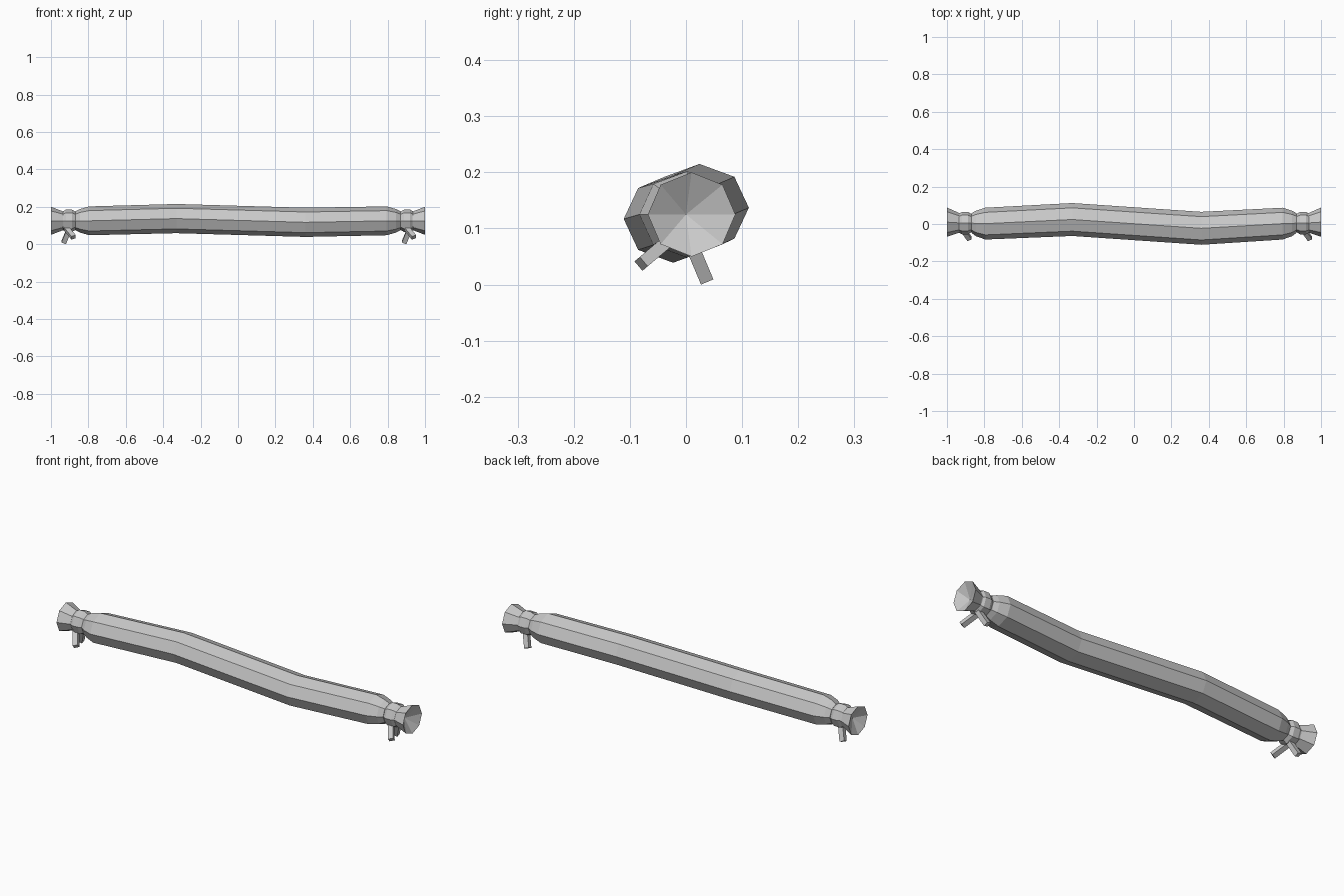
import bpy, bmesh
from math import sin, cos, pi
from mathutils import Vector, Matrix

cube = bpy.data.objects.get("Cube")
if cube:
    bpy.data.objects.remove(cube)

SIDES = 8
grey = bpy.data.materials.new("cloth grey")
grey.use_nodes = True
colour = (0.58, 0.58, 0.58, 1)
grey.diffuse_color = colour
grey.node_tree.nodes["Principled BSDF"].inputs["Base Color"].default_value = colour


def finish(name, bm):
    bmesh.ops.recalc_face_normals(bm, faces=bm.faces)
    mesh = bpy.data.meshes.new(name)
    bm.to_mesh(mesh)
    bm.free()
    mesh.materials.append(grey)
    obj = bpy.data.objects.new(name, mesh)
    bpy.context.collection.objects.link(obj)


def loft(name, stations, tips=None):
    """Eight-sided tube through (x, y, z, radius_y, radius_z), closed at its tip points."""
    bm = bmesh.new()
    rings = []
    for x, y, z, ry, rz in stations:
        rings.append([bm.verts.new((x, y + ry * sin(2 * pi * i / SIDES),
                                    z + rz * cos(2 * pi * i / SIDES)))
                      for i in range(SIDES)])
    for a, b in zip(rings, rings[1:]):
        for i in range(SIDES):
            j = (i + 1) % SIDES
            bm.faces.new((a[i], a[j], b[j], b[i]))
    for ring, tip in zip((rings[0], rings[-1]), tips):
        v = bm.verts.new(tip)
        for i in range(SIDES):
            bm.faces.new((ring[i], ring[(i + 1) % SIDES], v))
    finish(name, bm)


def strip(name, start, end, width, thickness):
    """Flat bar running from start to end."""
    start, end = Vector(start), Vector(end)
    along = end - start
    across = Vector((1, 0, 0))
    across = (across - along * across.dot(along) / along.length_squared).normalized()
    normal = along.normalized().cross(across)
    frame = Matrix((across * width, normal * thickness, along)).transposed().to_4x4()
    bm = bmesh.new()
    bmesh.ops.create_cube(bm, size=1, matrix=Matrix.Translation((start + end) / 2) @ frame)
    finish(name, bm)


# Rolled body: shoulders that taper to the necks, with a gentle S bend between
shoulder = [(0.87, 0.005, 0.125, 0.052, 0.05), (0.845, 0.003, 0.125, 0.068, 0.063),
            (0.795, 0.002, 0.125, 0.085, 0.077)]
left_side = [(-x, y, z, ry, rz) for x, y, z, ry, rz in shoulder]
bends = [(-0.33, 0.024, 0.137, 0.088, 0.078), (0.36, -0.023, 0.117, 0.088, 0.078)]
loft("rolled_body", left_side + bends + shoulder[::-1],
     ((-0.87, 0.005, 0.125), (0.87, 0.005, 0.125)))

for side, s in (("left", 1), ("right", -1)):
    # Flared end with a hollow mouth
    loft(side + "_flared_end",
         [(s * 0.88, 0.006, 0.125, 0.05, 0.048), (s * 0.935, 0.006, 0.125, 0.053, 0.05),
          (s * 1.0, 0.01, 0.125, 0.078, 0.075)],
         ((s * 0.88, 0.006, 0.125), (s * 0.96, 0, 0.125)))
    # Cord round the neck
    loft(side + "_tie_band",
         [(s * x, 0.005, 0.125, r, r) for x, r in
          ((0.938, 0.049), (0.92, 0.06), (0.888, 0.06), (0.87, 0.049))],
         ((s * 0.938, 0.005, 0.125), (s * 0.87, 0.005, 0.125)))
    # Loose cord ends hang the same way at both necks
    c = s * 0.91
    strip(side + "_long_cord_end", (c + 0.01, 0.004, 0.085), (c - 0.022, 0.036, 0.009),
          0.026, 0.024)
    strip(side + "_short_cord_end", (c - 0.01, -0.022, 0.086), (c + 0.031, -0.08, 0.037),
          0.026, 0.022)
